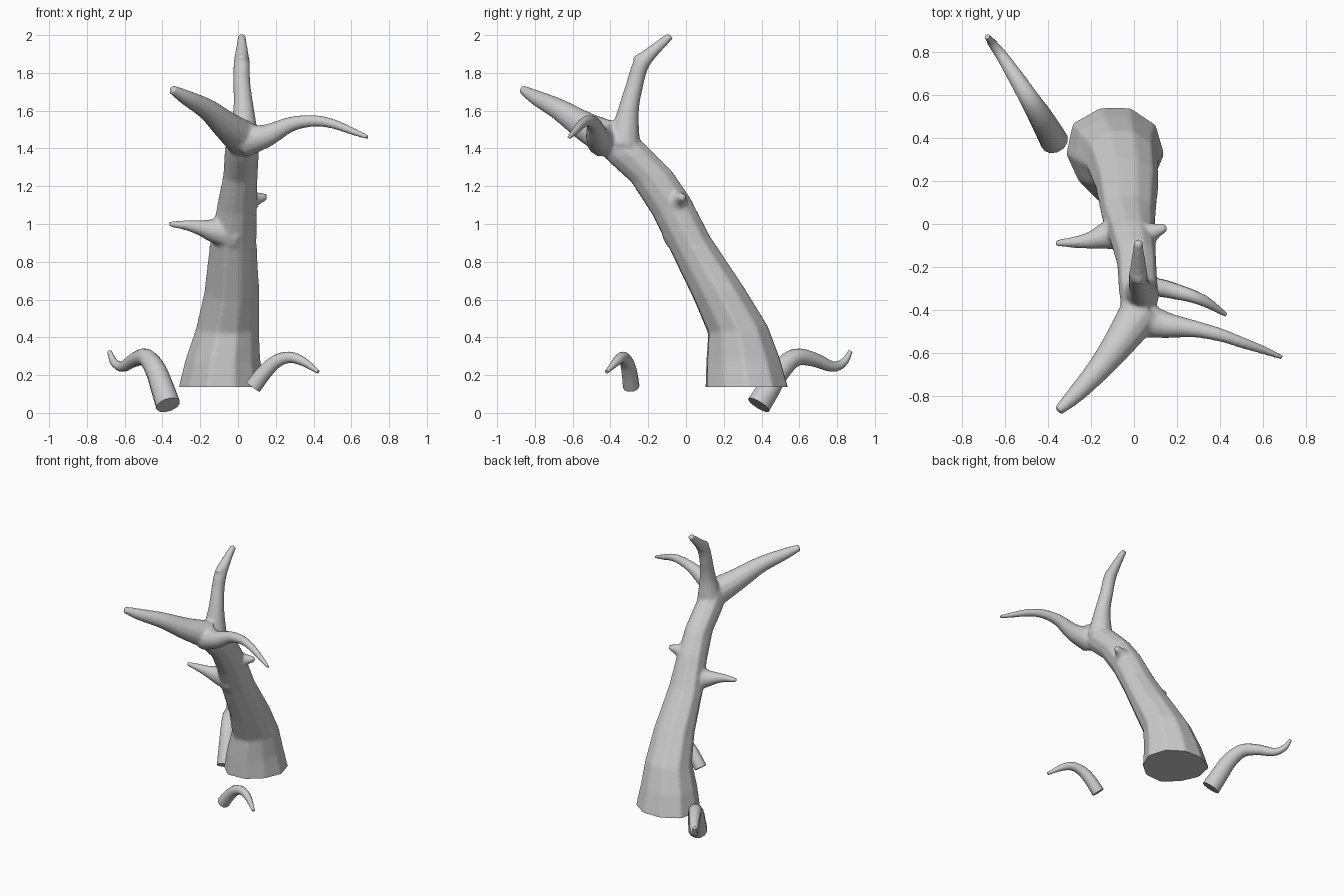
import bpy, bmesh, math
from mathutils import Vector


def spline(pts, steps=4):
    """Catmull-Rom interpolation of (x, y, z, radius) points."""
    p = [Vector(q) for q in pts]
    p = [2 * p[0] - p[1]] + p + [2 * p[-1] - p[-2]]
    out = []
    for i in range(1, len(p) - 2):
        a, b, c, d = p[i - 1:i + 3]
        for s in range(steps):
            t = s / steps
            out.append(0.5 * (2 * b + (c - a) * t + (2 * a - 5 * b + 4 * c - d) * t * t
                              + (3 * b - a - 3 * c + d) * t ** 3))
    return out + [p[-2]]


def loft(bm, rings):
    """Skin a list of equal-sized rings and cap both ends."""
    vs = [[bm.verts.new(co) for co in r] for r in rings]
    n = len(rings[0])
    for a, b in zip(vs, vs[1:]):
        for k in range(n):
            bm.faces.new((a[k], a[(k + 1) % n], b[(k + 1) % n], b[k]))
    bm.faces.new(vs[0][::-1])
    bm.faces.new(vs[-1])


def tube(bm, pts, sides=12):
    """Round tapering tube along a path."""
    path = spline(pts)
    c = [Vector(q[:3]) for q in path]
    rings, u = [], None
    for i, q in enumerate(path):
        t = (c[min(i + 1, len(c) - 1)] - c[max(i - 1, 0)]).normalized()
        if u is None:
            u = t.orthogonal()
        u = (u - t * u.dot(t)).normalized()
        v = t.cross(u)
        rings.append([c[i] + q[3] * (math.cos(a) * u + math.sin(a) * v)
                      for a in (math.tau * k / sides for k in range(sides))])
    loft(bm, rings)


def finish(bm, name, angle=40):
    bmesh.ops.recalc_face_normals(bm, faces=bm.faces[:])
    me = bpy.data.meshes.new(name)
    bm.to_mesh(me)
    bm.free()
    me.shade_smooth()
    me.set_sharp_from_angle(angle=math.radians(angle))
    ob = bpy.data.objects.new(name, me)
    bpy.context.collection.objects.link(ob)
    return ob


CUT = 0.137  # height of the sawn base

# Trunk rings: front (y, z), back (y, z), left x, right x
TRUNK = [
    (0.10, -0.05, 0.56, -0.05, -0.32, 0.145),
    (0.10, 0.135, 0.55, 0.135, -0.315, 0.14),
    (0.105, 0.27, 0.505, 0.29, -0.28, 0.12),
    (0.115, 0.42, 0.44, 0.46, -0.225, 0.112),
    (0.04, 0.60, 0.31, 0.67, -0.18, 0.115),
    (-0.08, 0.85, 0.135, 0.93, -0.15, 0.10),
    (-0.18, 1.05, 0.02, 1.15, -0.11, 0.10),
    (-0.29, 1.22, -0.07, 1.28, -0.08, 0.105),
    (-0.41, 1.33, -0.20, 1.41, -0.072, 0.112),
    (-0.49, 1.42, -0.29, 1.50, -0.06, 0.10),
    (-0.47, 1.48, -0.34, 1.53, -0.03, 0.07),
]
LOBES = [1, 1.02, 1, 1, 1.07, 1, 0.93, 1.04, 1, 0.95]  # uneven cross-section

bm = bmesh.new()
rings = []
for y0, z0, y1, z1, x0, x1 in TRUNK:
    mid = Vector(((x0 + x1) / 2, (y0 + y1) / 2, (z0 + z1) / 2))
    u = Vector(((x1 - x0) / 2, 0, 0))
    v = Vector((0, (y1 - y0) / 2, (z1 - z0) / 2))
    rings.append([mid + f * (math.cos(a) * u + math.sin(a) * v)
                  for f, a in ((f, math.tau * k / 10) for k, f in enumerate(LOBES))])
loft(bm, rings)

# Branches and broken stubs: (x, y, z, radius)
BRANCHES = [
    # left fork
    [(0.03, -0.41, 1.45, 0.10), (-0.06, -0.54, 1.52, 0.078), (-0.16, -0.67, 1.605, 0.058),
     (-0.27, -0.79, 1.667, 0.042), (-0.352, -0.868, 1.713, 0.024)],
    # right fork
    [(0.03, -0.44, 1.44, 0.09), (0.15, -0.47, 1.467, 0.062), (0.28, -0.487, 1.528, 0.041),
     (0.40, -0.515, 1.546, 0.032), (0.50, -0.55, 1.531, 0.027), (0.60, -0.585, 1.493, 0.021),
     (0.69, -0.62, 1.458, 0.013)],
    # upright fork
    [(0.03, -0.33, 1.42, 0.09), (0.03, -0.305, 1.6, 0.057), (0.02, -0.268, 1.75, 0.046),
     (0.02, -0.235, 1.85, 0.044), (0.02, -0.16, 1.928, 0.032), (0.02, -0.08, 1.998, 0.021)],
    # knob on the upright fork
    [(0.02, -0.23, 1.85, 0.036), (0.02, -0.25, 1.877, 0.032), (0.02, -0.262, 1.895, 0.026)],
    # left stub
    [(-0.02, -0.03, 0.95, 0.10), (-0.13, -0.055, 0.965, 0.065), (-0.20, -0.075, 0.98, 0.042),
     (-0.28, -0.085, 0.994, 0.027), (-0.365, -0.088, 1.0, 0.016)],
    # right stub
    [(0.05, -0.05, 1.115, 0.07), (0.10, -0.032, 1.135, 0.037), (0.152, -0.015, 1.142, 0.019)],
]
for b in BRANCHES:
    tube(bm, b)

# Fuse trunk and branches into one smooth skin
rough = finish(bm, "rough_trunk")
rm = rough.modifiers.new("Fuse", 'REMESH')
rm.mode = 'VOXEL'
rm.voxel_size = 0.01
sm = rough.modifiers.new("Soften", 'SMOOTH')
sm.factor, sm.iterations = 0.5, 9
dg = bpy.context.evaluated_depsgraph_get()
fused = bpy.data.meshes.new_from_object(rough.evaluated_get(dg))
bpy.data.objects.remove(rough)

# Saw the base flat
bm = bmesh.new()
bm.from_mesh(fused)
bpy.data.meshes.remove(fused)
cut = bmesh.ops.bisect_plane(bm, geom=bm.verts[:] + bm.edges[:] + bm.faces[:], dist=1e-5,
                             plane_co=(0, 0, CUT), plane_no=(0, 0, 1), clear_inner=True)
rim = [e for e in cut["geom_cut"] if isinstance(e, bmesh.types.BMEdge)]
bmesh.ops.edgeloop_fill(bm, edges=rim)
finish(bm, "trunk", 50)

# Loose roots beside the trunk
ROOTS = {
    "left_root": [(-0.37, 0.385, 0.042, 0.066), (-0.40, 0.44, 0.13, 0.062),
                  (-0.435, 0.50, 0.225, 0.056), (-0.485, 0.58, 0.293, 0.047),
                  (-0.545, 0.675, 0.283, 0.038), (-0.61, 0.775, 0.245, 0.028),
                  (-0.655, 0.835, 0.267, 0.021), (-0.681, 0.87, 0.325, 0.012)],
    "right_root": [(0.08, -0.29, 0.138, 0.044), (0.14, -0.30, 0.215, 0.041),
                   (0.20, -0.315, 0.271, 0.036), (0.27, -0.335, 0.294, 0.03),
                   (0.34, -0.365, 0.274, 0.024), (0.425, -0.42, 0.217, 0.01)],
}
for name, pts in ROOTS.items():
    bm = bmesh.new()
    tube(bm, pts)
    finish(bm, name)
